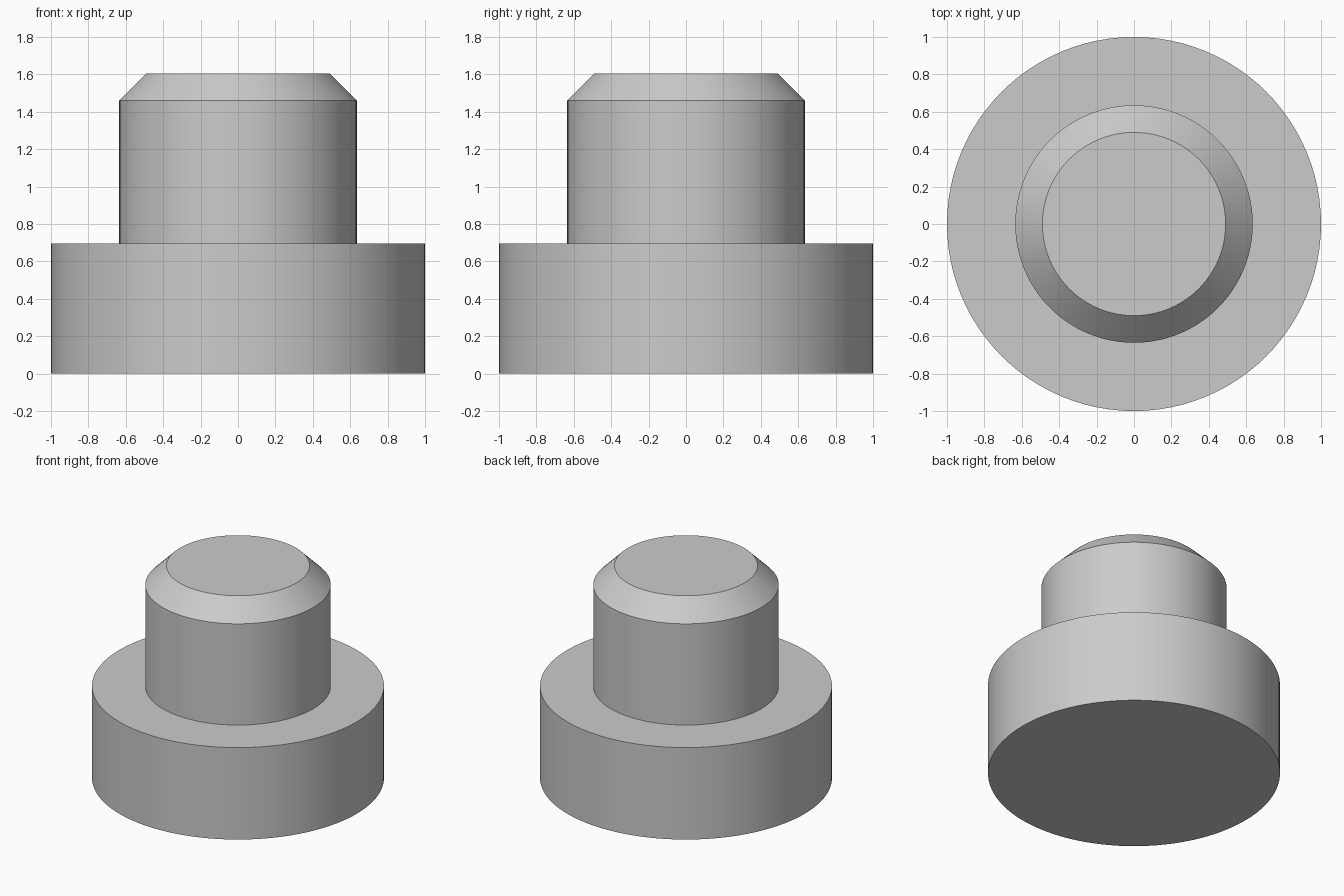
import bpy
import bmesh
import math

SEGMENTS = 96

cube = bpy.data.objects.get("Cube")
if cube:
    bpy.data.objects.remove(cube, do_unlink=True)

# Plain grey material
grey = bpy.data.materials.new("plain_grey")
grey.use_nodes = True
colour = (0.6, 0.6, 0.6, 1.0)
grey.diffuse_color = colour
grey.node_tree.nodes["Principled BSDF"].inputs["Base Color"].default_value = colour

# Stepped profile as (radius, height): wide flange, narrow pin, chamfered tip
profile = [(1.0, 0.0), (1.0, 0.695), (0.635, 0.695), (0.635, 1.46), (0.49, 1.605)]


def turned_part(name, points, material):
    """Revolve a profile around z and close both ends with flat caps."""
    bm = bmesh.new()
    rings = []
    for radius, height in points:
        angles = (math.tau * i / SEGMENTS for i in range(SEGMENTS))
        rings.append([bm.verts.new((radius * math.cos(a), radius * math.sin(a), height))
                      for a in angles])
    for low, high in zip(rings, rings[1:]):
        for i in range(SEGMENTS):
            j = (i + 1) % SEGMENTS
            bm.faces.new((low[i], low[j], high[j], high[i]))
    bm.faces.new(reversed(rings[0]))
    bm.faces.new(rings[-1])
    mesh = bpy.data.meshes.new(name)
    bm.to_mesh(mesh)
    bm.free()
    mesh.materials.append(material)
    obj = bpy.data.objects.new(name, mesh)
    bpy.context.collection.objects.link(obj)
    return obj


# Flanged pin, smooth round the sides with crisp rims
pin = turned_part("flanged_pin", profile, grey)
bpy.ops.object.select_all(action="DESELECT")
pin.select_set(True)
bpy.context.view_layer.objects.active = pin
bpy.ops.object.shade_smooth_by_angle(angle=math.radians(30))
